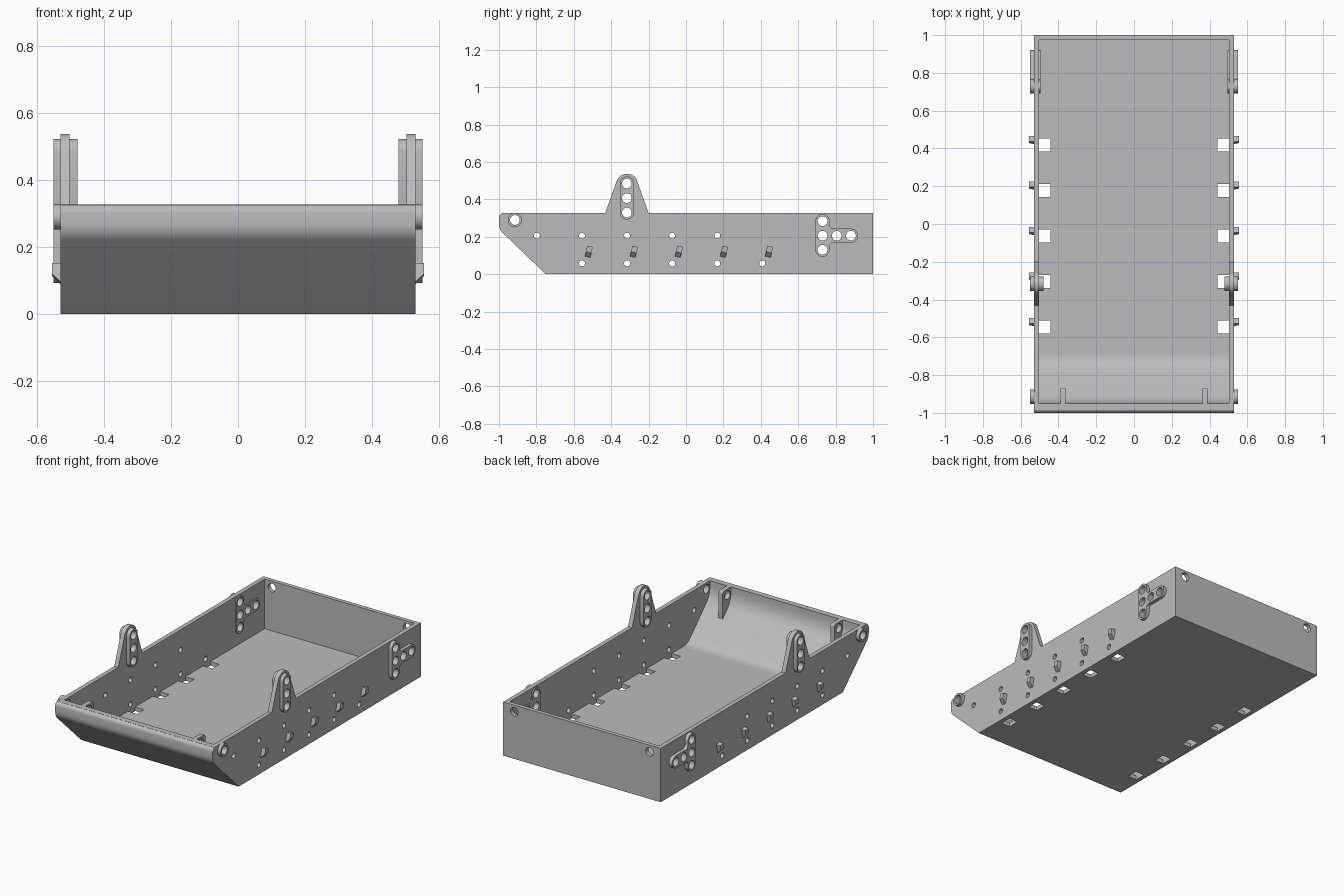
import bpy, bmesh
from math import sin, cos, radians
from mathutils import Matrix, Vector

cube = bpy.data.objects.get("Cube")
if cube:
    bpy.data.objects.remove(cube, do_unlink=True)

grey = bpy.data.materials.new("hull grey")
grey.use_nodes = True
tone = (0.5, 0.5, 0.5, 1)
grey.diffuse_color = tone
grey.node_tree.nodes["Principled BSDF"].inputs["Base Color"].default_value = tone

# Drawing plane for each extrusion axis
PLANES = {
    "x": Matrix(((0, 0, 1), (1, 0, 0), (0, 1, 0))).to_4x4(),
    "y": Matrix(((1, 0, 0), (0, 0, -1), (0, 1, 0))).to_4x4(),
    "z": Matrix.Identity(4),
}


def arc(c, r, a0, a1, n=12):
    steps = [radians(a0 + (a1 - a0) * i / n) for i in range(n + 1)]
    return [(c[0] + r * cos(a), c[1] + r * sin(a)) for a in steps]


def circle(c, r, n=32):
    return arc(c, r, 0, 360, n)[:-1]


def rect(x0, x1, y0, y1):
    return [(x0, y0), (x1, y0), (x1, y1), (x0, y1)]


def plate(name, axis, lo, hi, outline, holes=(), place=Matrix.Identity(4)):
    """Extrude an outline with holes between lo and hi along an axis."""
    curve = bpy.data.curves.new(name, "CURVE")
    curve.dimensions = "2D"
    curve.fill_mode = "BOTH"
    curve.extrude = abs(hi - lo) / 2
    for loop in [outline, *holes]:
        spline = curve.splines.new("POLY")
        spline.points.add(len(loop) - 1)
        for point, (u, v) in zip(spline.points, loop):
            point.co = (u, v, 0, 1)
        spline.use_cyclic_u = True
    temp = bpy.data.objects.new(name + "_curve", curve)
    bpy.context.collection.objects.link(temp)
    graph = bpy.context.evaluated_depsgraph_get()
    mesh = bpy.data.meshes.new_from_object(temp.evaluated_get(graph))
    bpy.data.objects.remove(temp, do_unlink=True)
    bpy.data.curves.remove(curve)

    plane = PLANES[axis]
    shift = Vector([(lo + hi) / 2 if a == axis else 0 for a in "xyz"])
    mesh.transform(place @ Matrix.Translation(shift) @ plane)
    bm = bmesh.new()
    bm.from_mesh(mesh)
    bmesh.ops.remove_doubles(bm, verts=bm.verts, dist=0.0001)
    bmesh.ops.recalc_face_normals(bm, faces=bm.faces)
    bm.to_mesh(mesh)
    bm.free()
    mesh.materials.clear()
    mesh.materials.append(grey)
    obj = bpy.data.objects.new(name, mesh)
    bpy.context.collection.objects.link(obj)
    bpy.ops.object.select_all(action="DESELECT")
    obj.select_set(True)
    bpy.context.view_layer.objects.active = obj
    bpy.ops.object.shade_smooth_by_angle(angle=radians(32))
    return obj


OUT, IN, TOP, FLOOR = 0.53, 0.503, 0.327, 0.025
SEAT = 0.515          # cross plates end inside the side walls
HOLE, RIM = 0.026, 0.038
PITCH = 0.241         # spacing of the axle stations
stations = [-0.556 + PITCH * i for i in range(5)]

# Rounded nose shared by the side walls and the front plate
nose = ([(-0.985, TOP)] + arc((-0.975, 0.302), 0.025, 110, 180, 5)
        + arc((-0.93, 0.27), 0.07, 180, 225, 8) + [(-0.75, 0)])

# Hole positions in the side walls
pivot = (-0.915, 0.29)
tower_holes = [(-0.316, z) for z in (0.33, 0.407, 0.485)]
rear_holes = [(0.73, z) for z in (0.13, 0.206, 0.284)] + [(0.806, 0.206), (0.882, 0.206)]
big_holes = [circle(c, HOLE) for c in [pivot] + tower_holes + rear_holes]
small_holes = [circle((y, 0.058), 0.016, 20) for y in stations]
small_holes += [circle((y - PITCH, 0.206), 0.016, 20) for y in stations]

tower = arc((-0.316, 0.479), 0.058, 20, 160, 16)
side_outline = nose + [(1, 0), (1, TOP), (-0.2, TOP)] + tower + [(-0.432, TOP)]

# Reinforcing pad outlines
tower_pad = arc(tower_holes[0], RIM, 180, 360) + arc(tower_holes[2], RIM, 0, 180)
f = 0.02
inner_y = 0.73 + RIM + f
rear_pad = (arc(rear_holes[0], RIM, 180, 360)
            + arc((inner_y, 0.206 - RIM - f), f, 180, 90, 6)
            + arc(rear_holes[4], RIM, -90, 90)
            + arc((inner_y, 0.206 + RIM + f), f, 270, 180, 6)
            + arc(rear_holes[2], RIM, 0, 180))

# Floor with drain openings along both edges
openings = []
for y in stations:
    openings.append(rect(0.443, IN, y - 0.024, y + 0.045))
    openings.append(rect(-IN, -0.443, y - 0.024, y + 0.045))
plate("floor", "z", 0, FLOOR, rect(-SEAT, SEAT, -0.7, 0.99), openings)

# Back wall with two corner holes
plate("back_wall", "y", 0.975, 1, rect(-SEAT, SEAT, 0, TOP),
      [circle((s * 0.455, 0.287), HOLE) for s in (-1, 1)])

# Front plate, sloped and blended into the floor
inside = [(-0.69, 0), (-0.69, FLOOR), (-0.715, 0.027), (-0.735, 0.034), (-0.757, 0.05),
          (-0.78, 0.072), (-0.91, 0.202), (-0.933, 0.23), (-0.945, 0.26), (-0.95, 0.29),
          (-0.95, TOP)]
plate("front_plate", "x", -SEAT, SEAT, nose + inside)

# Hanging lug outline
lug = [(-0.96, TOP), (-0.96, 0.24), (-0.87, 0.15)] + arc((-0.885, TOP - 0.015), 0.015, 0, 90, 6)

for side, s in (("left", 1), ("right", -1)):
    def layer(name, a, b, outline, centres):
        plate(f"{side}_{name}", "x", s * a, s * b, outline,
              [circle(c, HOLE) for c in centres])

    plate(f"{side}_wall", "x", s * IN, s * OUT, side_outline, big_holes + small_holes)
    layer("tower_outer_pad", OUT, 0.551, tower_pad, tower_holes)
    layer("tower_inner_pad", 0.48, IN, tower_pad, tower_holes)
    layer("rear_outer_pad", OUT, 0.551, rear_pad, rear_holes)
    layer("rear_inner_pad", 0.496, IN, rear_pad, rear_holes)
    layer("front_boss", OUT, 0.551, circle(pivot, RIM), [pivot])
    layer("front_lug", 0.362, 0.389, lug, [pivot])

    # Tilted wedge stops beside each axle station
    wedge = [(0.525, 0.03), (0.556, 0.03), (0.556, -0.003), (0.53, -0.028), (0.525, -0.028)]
    for i, y in enumerate(stations):
        place = Matrix.Translation((0, y + 0.036, 0.12)) @ Matrix.Rotation(radians(-13), 4, "X")
        plate(f"{side}_stop_{i + 1}", "y", -0.015, 0.015,
              [(s * x, z) for x, z in wedge], place=place)
